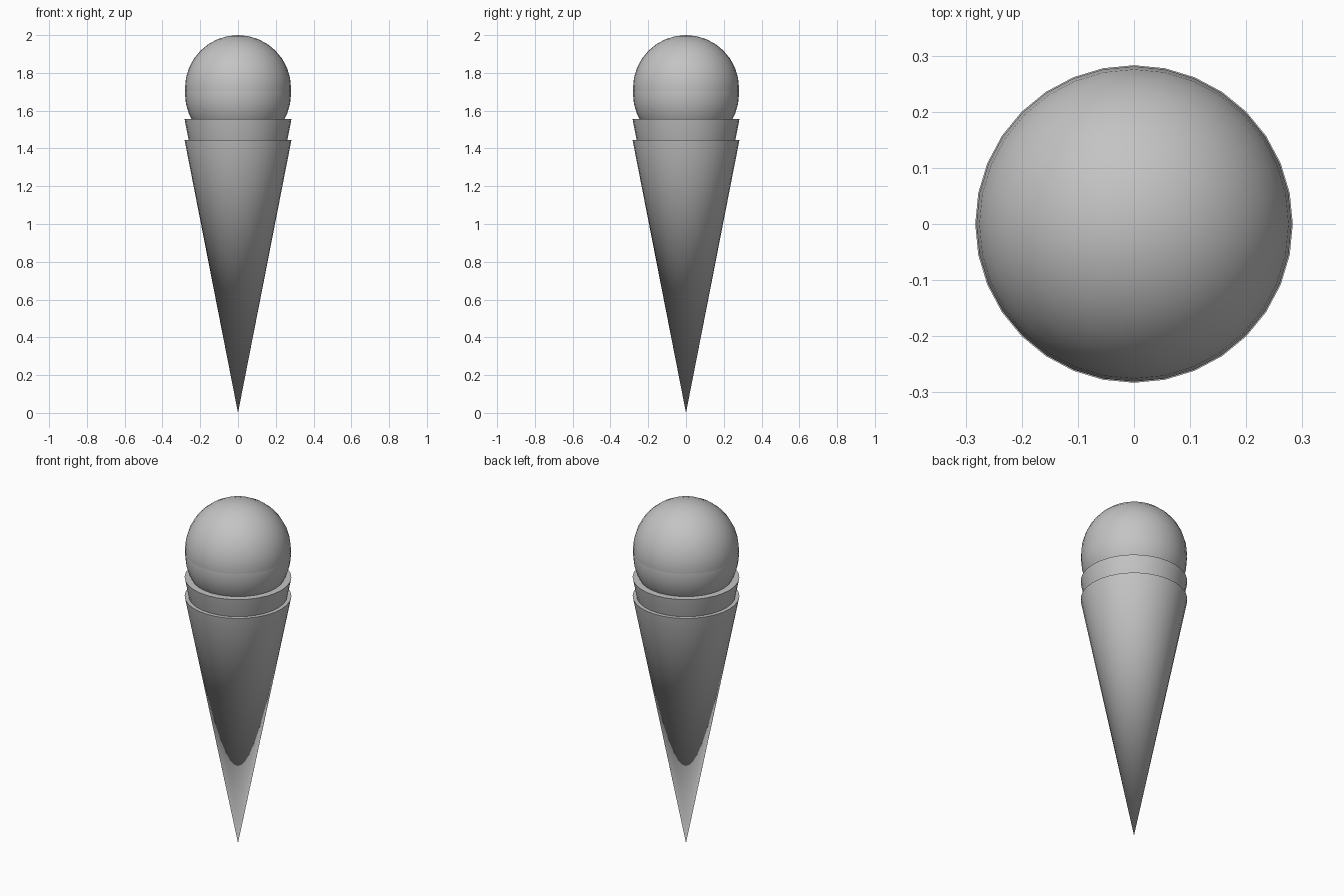
import bpy
import math

if "Cube" in bpy.data.objects:
    bpy.data.objects.remove(bpy.data.objects["Cube"])

grey = bpy.data.materials.new("plain_grey")
grey.diffuse_color = (0.55, 0.55, 0.55, 1)
grey.use_nodes = True
grey.node_tree.nodes["Principled BSDF"].inputs["Base Color"].default_value = grey.diffuse_color


def finish(name):
    obj = bpy.context.object
    obj.name = name
    obj.data.materials.append(grey)
    bpy.ops.object.shade_smooth_by_angle(angle=math.radians(35))
    return obj


def wafer(name, tip_z, height=1.445, radius=0.283):
    # upside-down cone with its tip at tip_z
    bpy.ops.mesh.primitive_cone_add(vertices=32, radius1=0, radius2=radius,
                                    depth=height, location=(0, 0, tip_z + height / 2))
    return finish(name)


def scoop(name, z, radius=0.281):
    bpy.ops.mesh.primitive_uv_sphere_add(segments=32, ring_count=16,
                                         radius=radius, location=(0, 0, z))
    return finish(name)


# Outer cone and the same cone nested inside it, slightly higher
wafer("outer_cone", 0.0)
wafer("inner_cone", 0.11)

# Two closely overlapping scoops of ice cream
scoop("top_scoop", 1.719)
scoop("lower_scoop", 1.69)
